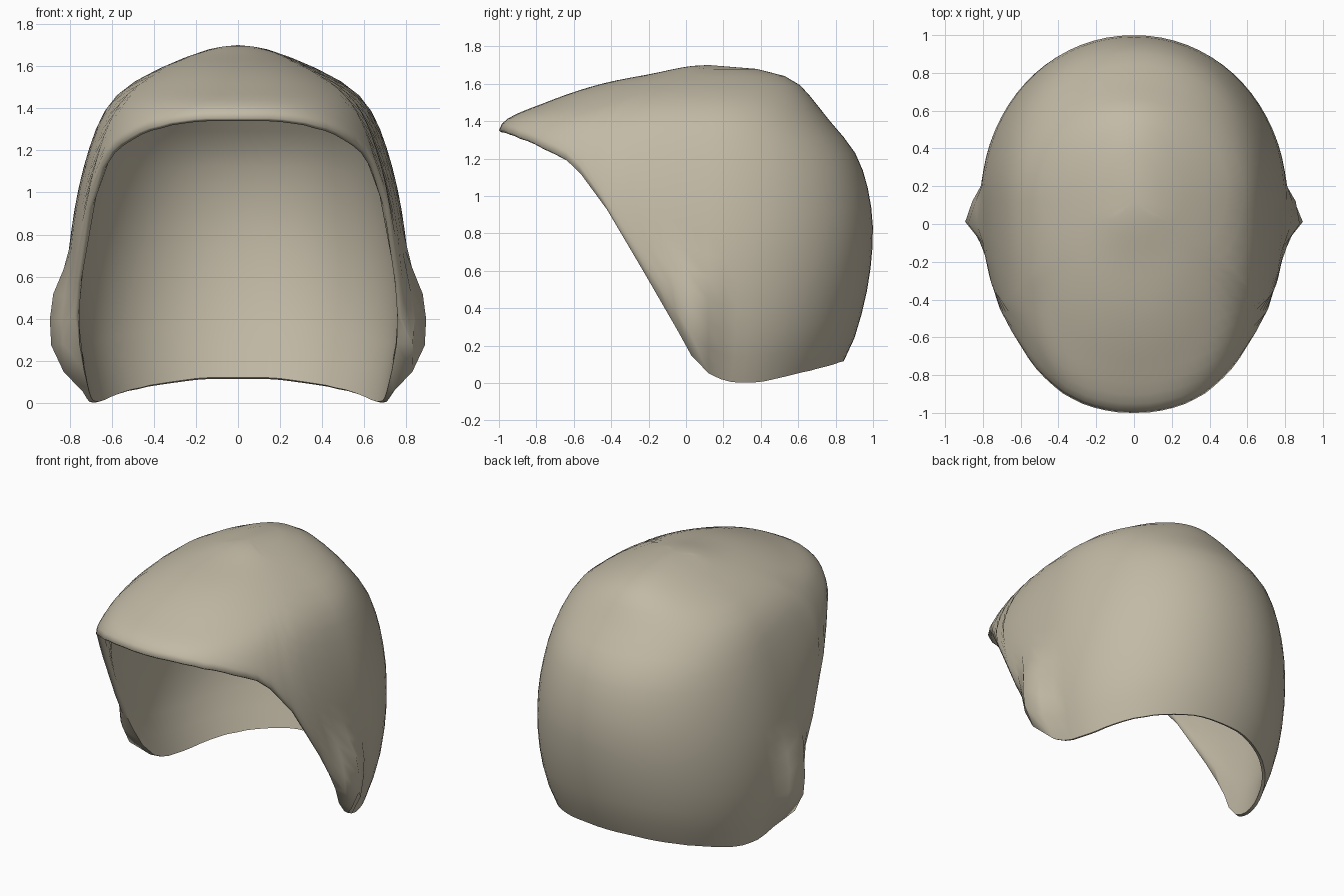
import bpy, bmesh, math

if "Cube" in bpy.data.objects:
    bpy.data.objects.remove(bpy.data.objects["Cube"])

TOP, YC = 1.70, 0.12          # crown height and crown y
SEGS, ROWS, WALL = 72, 18, 0.04

# Level: height, half width, reach to the front, reach to the back
LEVELS = [
    (1.70, 0.00, 0.00, 0.00), (1.66, 0.20, 0.27, 0.35), (1.60, 0.35, 0.57, 0.48),
    (1.50, 0.53, 0.87, 0.57), (1.40, 0.625, 1.09, 0.65), (1.20, 0.71, 1.17, 0.80),
    (0.90, 0.78, 1.00, 0.875), (0.60, 0.81, 0.75, 0.865), (0.30, 0.795, 0.60, 0.80),
    (0.00, 0.725, 0.50, 0.69)]
# Rim as seen from the side: y, height
RIM = [(-1.0, 1.36), (-0.95, 1.345), (-0.78, 1.27), (-0.60, 1.16), (-0.42, 0.92),
       (-0.22, 0.58), (0.0, 0.20), (0.06, 0.10), (0.18, 0.02), (0.35, 0.0),
       (0.65, 0.06), (0.84, 0.11)]
# Ear flare: height, how far it sticks out
FLARE = [(0.0, 0.0), (0.09, 0.03), (0.18, 0.105), (0.48, 0.085), (0.70, 0.0)]


def smooth_lookup(xs, ys, x):
    """Cubic interpolation through a short table."""
    x = min(max(x, xs[0]), xs[-1])
    i = max(k for k in range(len(xs) - 1) if xs[k] <= x)

    def slope(k):
        a, b = max(k - 1, 0), min(k + 1, len(xs) - 1)
        return (ys[b] - ys[a]) / (xs[b] - xs[a])
    h = xs[i + 1] - xs[i]
    t = (x - xs[i]) / h
    return ((2*t**3 - 3*t**2 + 1) * ys[i] + (t**3 - 2*t**2 + t) * h * slope(i)
            + (3*t**2 - 2*t**3) * ys[i + 1] + (t**3 - t**2) * h * slope(i + 1))


DEPTH = [math.sqrt(TOP - l[0]) for l in LEVELS]
COLS = [[l[k] for l in LEVELS] for k in (1, 2, 3)]


def power(v, e):
    return math.copysign(abs(v) ** e, v) if abs(v) > 1e-9 else 0.0


def surface(ang, z):
    """Point on the shell at a compass angle and height."""
    d = math.sqrt(max(TOP - z, 0))
    w, f, b = (smooth_lookup(DEPTH, c, d) for c in COLS)
    c, s = math.cos(ang), math.sin(ang)
    # the front is rounder near the crown and squarer lower down
    front = 2.25 + 0.5 * min(max((1.5 - z) / 0.4, 0), 1)
    e = 2 / front if s < 0 else 2 / 2.07
    return w * power(c, e), YC + (f if s < 0 else b) * power(s, e), z


def flare(co):
    """Outward ridge over each ear, tent-shaped from front to back."""
    if abs(co.x) < 0.5 or co.z > 0.7:
        return 0.0
    dy = co.y - 0.02
    tent = min(1, 1.15 * max(0.0, 1 - (dy / 0.19 if dy > 0 else -dy / 0.13)))
    for (z0, v0), (z1, v1) in zip(FLARE, FLARE[1:]):
        if z0 <= co.z <= z1:
            return math.copysign(tent * (v0 + (v1 - v0) * (co.z - z0) / (z1 - z0)), co.x)
    return 0.0


def rim_height(ang):
    """Walk down a meridian until it meets the rim."""
    z = TOP - 0.01
    while z > 0:
        y = surface(ang, z)[1]
        if z <= smooth_lookup([r[0] for r in RIM], [r[1] for r in RIM], y):
            break
        z -= 0.004
    return max(z, 0.0)


# Outer shell: meridians running from the crown to the rim
bm = bmesh.new()
crown = bm.verts.new((0, YC, TOP))
lines = []
for i in range(SEGS):
    ang = 2 * math.pi * i / SEGS - math.pi / 2
    drop = TOP - rim_height(ang)
    lines.append([bm.verts.new(surface(ang, TOP - drop * (j / ROWS) ** 1.5))
                  for j in range(1, ROWS + 1)])
for i in range(SEGS):
    a, b = lines[i], lines[(i + 1) % SEGS]
    bm.faces.new((crown, a[0], b[0]))
    for j in range(ROWS - 1):
        bm.faces.new((a[j], a[j + 1], b[j + 1], b[j]))
bm.normal_update()

# Lining: the same grid moved inwards, thinner along the rim
outer_faces = list(bm.faces)
rim_verts = {l[-1] for l in lines}
inner = {}
for v in list(bm.verts):
    t = WALL * (0.75 if v in rim_verts else 1.0)
    inner[v] = bm.verts.new(v.co - v.normal * t)
for f in outer_faces:
    bm.faces.new([inner[v] for v in reversed(f.verts)])

# Rim strip joining both layers, with the outer edge rolled slightly inwards
for i in range(SEGS):
    a, b = lines[i][-1], lines[(i + 1) % SEGS][-1]
    bm.faces.new((b, a, inner[a], inner[b]))
for v in rim_verts:
    v.co -= v.normal * WALL * 0.25

# Ear flares on the outer layer only
for v in inner:
    v.co.x += flare(v.co)

bmesh.ops.recalc_face_normals(bm, faces=bm.faces)
mesh = bpy.data.meshes.new("hood_shell")
bm.to_mesh(mesh)
bm.free()
shell = bpy.data.objects.new("hood_shell", mesh)
bpy.context.collection.objects.link(shell)

khaki = bpy.data.materials.new("khaki")
khaki.diffuse_color = (0.54, 0.49, 0.38, 1)
khaki.use_nodes = True
khaki.node_tree.nodes["Principled BSDF"].inputs["Base Color"].default_value = khaki.diffuse_color
mesh.materials.append(khaki)

bpy.context.view_layer.objects.active = shell
shell.select_set(True)
bpy.ops.object.shade_smooth_by_angle(angle=math.radians(80))
